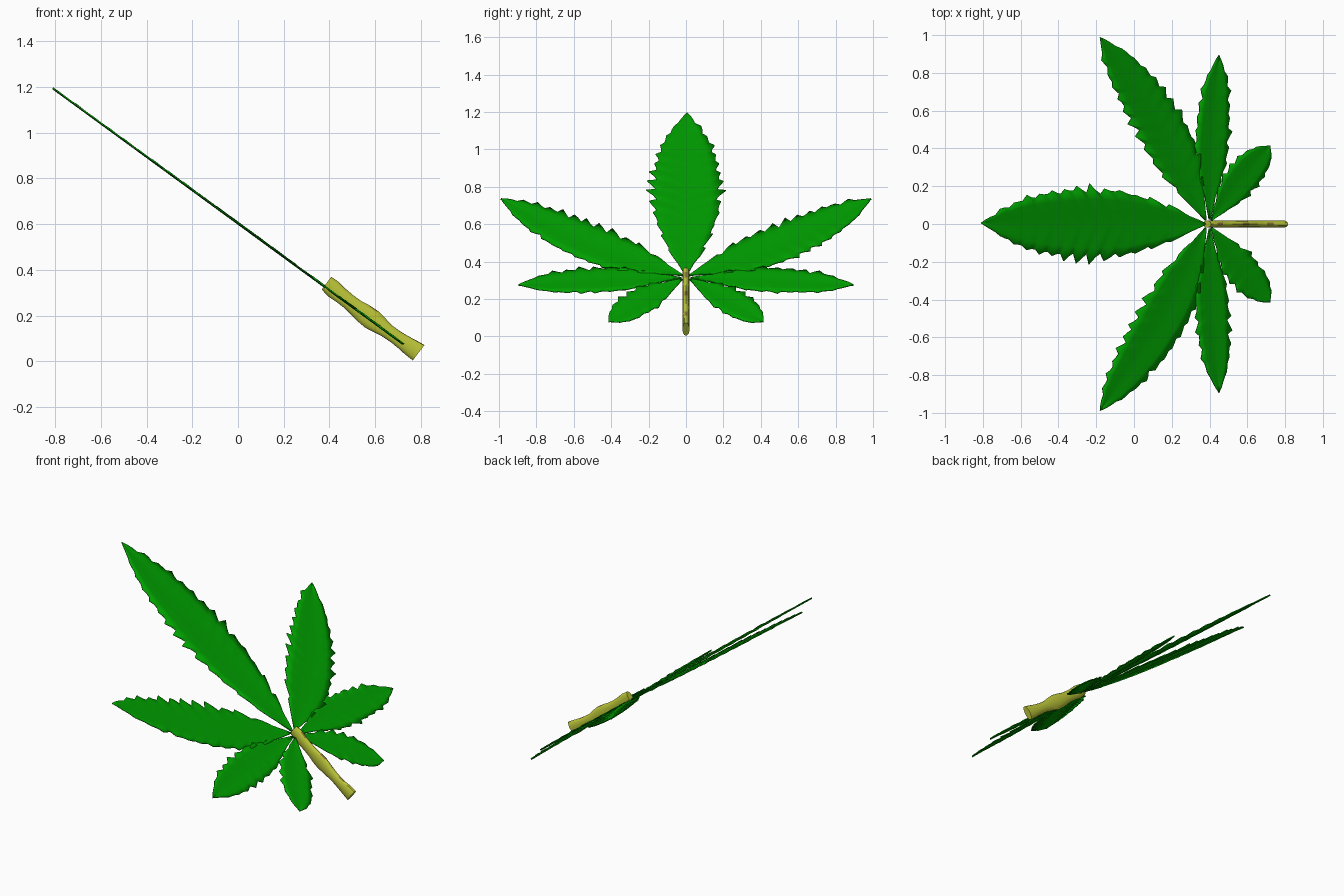
import bpy, bmesh, math, random
from mathutils import Vector

random.seed(4)
if "Cube" in bpy.data.objects:
    bpy.data.objects.remove(bpy.data.objects["Cube"])


def material(name, colour):
    m = bpy.data.materials.new(name)
    m.use_nodes = True
    m.diffuse_color = colour
    bsdf = m.node_tree.nodes["Principled BSDF"]
    bsdf.inputs["Base Color"].default_value = colour
    bsdf.inputs["Roughness"].default_value = 0.8
    return m


green = material("leaf green", (0.0, 0.35, 0.0, 1))
olive = material("stem olive", (0.50, 0.56, 0.04, 1))
brown = material("stem brown", (0.27, 0.20, 0.04, 1))


def finish(name, bm, mats, angle):
    bmesh.ops.recalc_face_normals(bm, faces=bm.faces)
    mesh = bpy.data.meshes.new(name)
    bm.to_mesh(mesh)
    bm.free()
    ob = bpy.data.objects.new(name, mesh)
    bpy.context.collection.objects.link(ob)
    for m in mats:
        mesh.materials.append(m)
    bpy.ops.object.select_all(action="DESELECT")
    ob.select_set(True)
    bpy.context.view_layer.objects.active = ob
    bpy.ops.object.shade_smooth_by_angle(angle=math.radians(angle))
    return ob


def sample(values, t):
    """Read a list of evenly spaced values at t from 0 to 1."""
    f = min(max(t, 0), 1) * (len(values) - 1)
    i = min(int(f), len(values) - 2)
    return values[i] + (values[i + 1] - values[i]) * (f - i)


def on_slope(p, lift=0):
    """Lay a plan position on the tilted plane of the leaf."""
    return (p.x, p.y, 0.605 - 0.73 * p.x + lift)


def leaflet(name, base, tip, widths, teeth, bend=0):
    """Pleated blade: midrib, two inner rows and a ragged toothed edge per side."""
    base, tip = Vector(base), Vector(tip)
    along = tip - base
    length = along.length
    side = Vector((-along.y, along.x)) / length
    steps = teeth * 3
    bm = bmesh.new()

    def spine(t):
        return base + along * t + side * bend * math.sin(math.pi * t)

    ribs = [bm.verts.new(on_slope(spine(i / steps), -0.004)) for i in range(steps + 1)]
    for sign in (1, -1):
        previous = ribs
        # Each tooth gets its own size
        sizes = [random.uniform(0.2, 1.3) for _ in range(teeth + 1)]
        for row in (0.35, 0.7, 1.0):
            verts = []
            for i in range(steps + 1):
                t = i / steps
                w = sample(widths, t) * row
                # Teeth rise slowly, lean forward and fall back sharply
                phase, size = i % 3, sizes[i // 3]
                lean = 0.12 * row * math.sin(math.pi * t)
                if row == 1.0:
                    w *= 1 + (-0.10, 0.0, 0.15)[phase] * size + random.uniform(-0.03, 0.03)
                    lean += (0, 0.004, 0.025)[phase] * size * (1 - t)
                lift = (-0.003, 0.001, 0.003)[phase] * row * min(1, w * 12) * size
                p = spine(min(1, t + lean * (1 - t))) + side * sign * w
                verts.append(bm.verts.new(on_slope(p, lift)))
            for i in range(steps):
                bm.faces.new((previous[i], previous[i + 1], verts[i + 1], verts[i]))
            previous = verts
    bmesh.ops.remove_doubles(bm, verts=bm.verts, dist=0.0008)
    ob = finish(name, bm, [green], 50)
    solid = ob.modifiers.new("thickness", "SOLIDIFY")
    solid.thickness = 0.006
    solid.offset = 0
    return ob


# Blades: one long middle leaflet and three mirrored pairs
leaflet("middle_leaflet", (0.38, 0), (-0.81, 0.005),
        [0.004, 0.085, 0.13, 0.17, 0.18, 0.18, 0.17, 0.155, 0.125, 0.075, 0], 15)
for label, s in (("left", -1), ("right", 1)):
    leaflet(label + "_upper_leaflet", (0.38, 0.02 * s), (-0.18, 0.99 * s),
            [0.004, 0.06, 0.10, 0.12, 0.125, 0.12, 0.115, 0.10, 0.085, 0.055, 0], 13, -0.04 * s)
    leaflet(label + "_side_leaflet", (0.40, 0.025 * s), (0.45, 0.895 * s),
            [0.004, 0.03, 0.06, 0.08, 0.085, 0.085, 0.08, 0.075, 0.065, 0.04, 0], 10, 0.01 * s)
    leaflet(label + "_lower_leaflet", (0.41, 0.02 * s), (0.72, 0.415 * s),
            [0.004, 0.03, 0.055, 0.075, 0.085, 0.085, 0.085, 0.08, 0.07, 0.05, 0], 7, 0.01 * s)

# Stem: flattened, knobbly tube with a flared foot
start, end = Vector((0.387, 0, 0.342)), Vector((0.79, 0, 0.038))
axis = end - start
up = Vector((-axis.z, 0, axis.x)).normalized()
depths = [0.034, 0.040, 0.036, 0.034, 0.037, 0.043, 0.046, 0.040, 0.033, 0.031, 0.034, 0.039, 0.043]
sides = 14
bm = bmesh.new()
rings = []
for i, depth in enumerate(depths):
    t = i / (len(depths) - 1)
    centre = start + axis * t - up * 0.008 * math.sin(math.pi * t)
    ring = []
    for k in range(sides):
        a = math.tau * k / sides
        d = depth * random.uniform(0.96, 1.04)
        ring.append(bm.verts.new(centre + up * d * math.cos(a) + Vector((0, 0.019 * math.sin(a), 0))))
    rings.append(ring)
for i in range(len(rings) - 1):
    for k in range(sides):
        n = (k + 1) % sides
        face = bm.faces.new((rings[i][k], rings[i][n], rings[i + 1][n], rings[i + 1][k]))
        # Brown patches along the narrow upper edge
        face.material_index = int(k in (0, sides - 1) and i % 4 == 1)
bm.faces.new(rings[0])
bm.faces.new(rings[-1])
finish("stem", bm, [olive, brown], 40)
